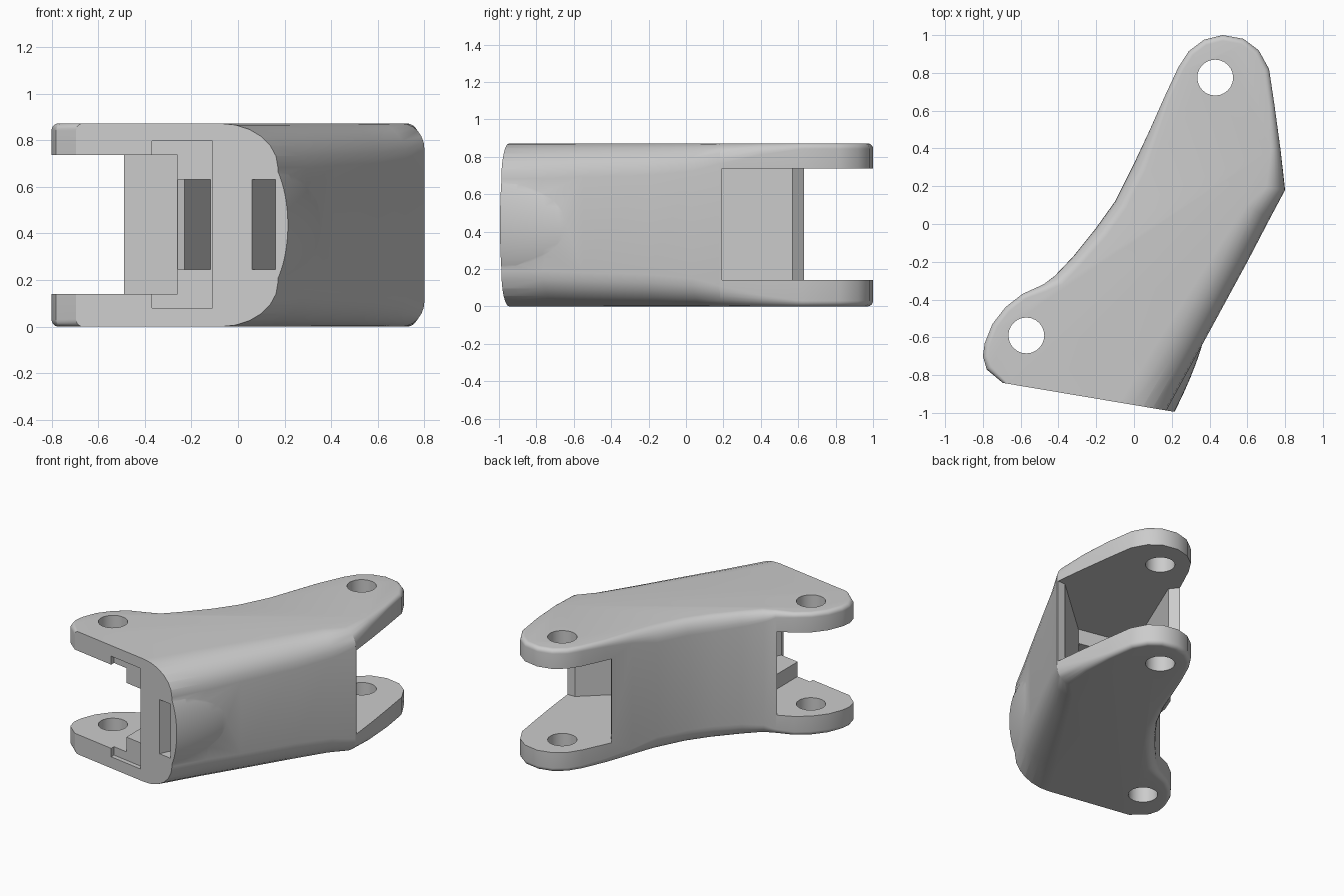
import bpy, bmesh, math
from mathutils import Vector, Matrix

if "Cube" in bpy.data.objects:
    bpy.data.objects.remove(bpy.data.objects["Cube"])

ZB, ZT = 0.004, 0.876
STEPS = 6

# plan outline, counter-clockwise: x, y, edge rounding inward, edge rounding height
OUTLINE = [
    (-.69, -.845, .03, .03), (.17, -.99, .25, .19), (.29, -.77, .22, .19),
    (.41, -.55, .20, .18), (.60, -.20, .17, .17), (.72, .03, .14, .15),
    (.80, .18, .10, .11), (.775, .40, .05, .06), (.745, .62, .03, .03),
    (.715, .82, .03, .03), (.66, .92, .03, .03), (.58, .98, .03, .03),
    (.47, 1.0, .03, .03), (.37, .975, .03, .03), (.29, .915, .03, .03),
    (.235, .83, .03, .03), (.16, .67, .03, .04), (.08, .49, .05, .06),
    (0, .32, .07, .10), (-.10, .12, .07, .10), (-.20, -.02, .07, .10),
    (-.32, -.17, .06, .09), (-.42, -.275, .06, .07), (-.48, -.32, .04, .04),
    (-.59, -.37, .03, .03), (-.68, -.44, .03, .03), (-.75, -.53, .03, .03),
    (-.79, -.63, .03, .03), (-.80, -.70, .03, .03), (-.78, -.77, .03, .03)]
FRONT = Vector((-.986, .166))       # direction along the flat front face


def make_object(name, bm):
    bmesh.ops.recalc_face_normals(bm, faces=bm.faces)
    me = bpy.data.meshes.new(name)
    bm.to_mesh(me)
    bm.free()
    ob = bpy.data.objects.new(name, me)
    bpy.context.collection.objects.link(ob)
    return ob


def skin(name, rings):
    """Closed solid through a stack of equal-sized rings."""
    bm = bmesh.new()
    loops = [[bm.verts.new(p) for p in r] for r in rings]
    n = len(loops[0])
    for a, b in zip(loops, loops[1:]):
        for i in range(n):
            j = (i + 1) % n
            bm.faces.new((a[i], a[j], b[j], b[i]))
    bm.faces.new(loops[0][::-1])
    bm.faces.new(loops[-1])
    return make_object(name, bm)


def prism(name, pts, z0, z1):
    return skin(name, [[(x, y, z) for x, y in pts] for z in (z0, z1)])


def combine(target, tool, operation):
    tool.hide_render = True
    mod = target.modifiers.new("bool", 'BOOLEAN')
    mod.operation, mod.object, mod.solver = operation, tool, 'EXACT'
    bpy.context.view_layer.objects.active = target
    bpy.ops.object.modifier_apply(modifier=mod.name)
    bpy.data.objects.remove(tool)


# link body: outline swept with a variable edge rounding
def inset_dir(i):
    if i == 1:
        return FRONT
    a, b = Vector(OUTLINE[i - 1][:2]), Vector(OUTLINE[(i + 1) % len(OUTLINE)][:2])
    t = (b - a).normalized()
    if i == 0:
        return Vector((.986, -.166)) 
    return Vector((-t.y, t.x))


dirs = [inset_dir(i) for i in range(len(OUTLINE))]


def ring(angle, top):
    out = []
    for (x, y, r, h), d in zip(OUTLINE, dirs):
        k, rise = r * (1 - math.cos(angle)), h * (1 - math.sin(angle))
        out.append((x + d.x * k, y + d.y * k, ZT - rise if top else ZB + rise))
    return out


angles = [math.pi / 2 * i / STEPS for i in range(STEPS + 1)]
body = skin("link_body", [ring(a, False) for a in reversed(angles)] +
            [ring(a, True) for a in angles])

# swelling over the front slot
bm = bmesh.new()
bmesh.ops.create_uvsphere(bm, u_segments=48, v_segments=32, radius=1)
along, out = Vector((.474, .88, 0)), Vector((.88, -.474, 0))
for v in bm.verts:
    c = v.co.copy()
    v.co = Vector((.05, -.97, .44)) + along * c.x * .66 + out * c.y * .157 + Vector((0, 0, c.z * .34))
combine(body, make_object("slot_swelling", bm), 'UNION')


def face_y(x):
    return -.845 - .1686 * (x + .69)


# trim everything flush with the front face
combine(body, prism("front_trim", [(-1.5, face_y(-1.5) + .003), (-1.5, -2), (1.5, -2),
                                   (1.5, face_y(1.5) + .003)], -.5, 1.5), 'DIFFERENCE')

# clevis openings at both ends and the channel joining them
lower = [(-1.2, -1.3), (-.26, -1.3), (-.26, -.42), (-.50, -.32), (-.52, -.2), (-1.2, -.2)]
upper = [(1.2, .2), (.74, .19), (.30, -.20), (-.10, -.12), (.19, .57), (.12, .66), (0, 1.3), (1.2, 1.3)]
channel = [(-.30, -1.3), (-.125, -1.3), (-.125, -.92), (.32, -.16), (.20, .15),
           (.03, .17), (-.23, -.43), (-.30, -.45)]
# shallow cover seat and strap slot in the front face
seat = [(-.37, -1.3), (-.11, -1.3), (-.11, face_y(-.11) + .035), (-.37, face_y(-.37) + .035)]
strap = [(.06, -1.3), (.16, -1.3), (.16, -.985), (.30, -.68), (.20, -.68), (.06, -.97)]
for name, pts, z0, z1 in (("lower_opening", lower, .145, .74), ("upper_opening", upper, .145, .74),
                          ("inner_channel", channel, .25, .635), ("cover_seat", seat, .085, .80),
                          ("strap_slot", strap, .25, .635)):
    combine(body, prism(name, pts, z0, z1), 'DIFFERENCE')

# pin holes
for cx, cy in ((.43, .775), (-.57, -.59)):
    pts = [(cx + .095 * math.cos(math.tau * i / 24), cy + .095 * math.sin(math.tau * i / 24))
           for i in range(24)]
    combine(body, prism("pin_hole", pts, -.5, 1.5), 'DIFFERENCE')

# rest the link on the ground and smooth it
low = min(v.co.z for v in body.data.vertices)
body.data.transform(Matrix.Translation((0, 0, -low)))
bpy.ops.object.select_all(action='DESELECT')
body.select_set(True)
bpy.context.view_layer.objects.active = body
bpy.ops.object.shade_smooth_by_angle(angle=math.radians(28))
